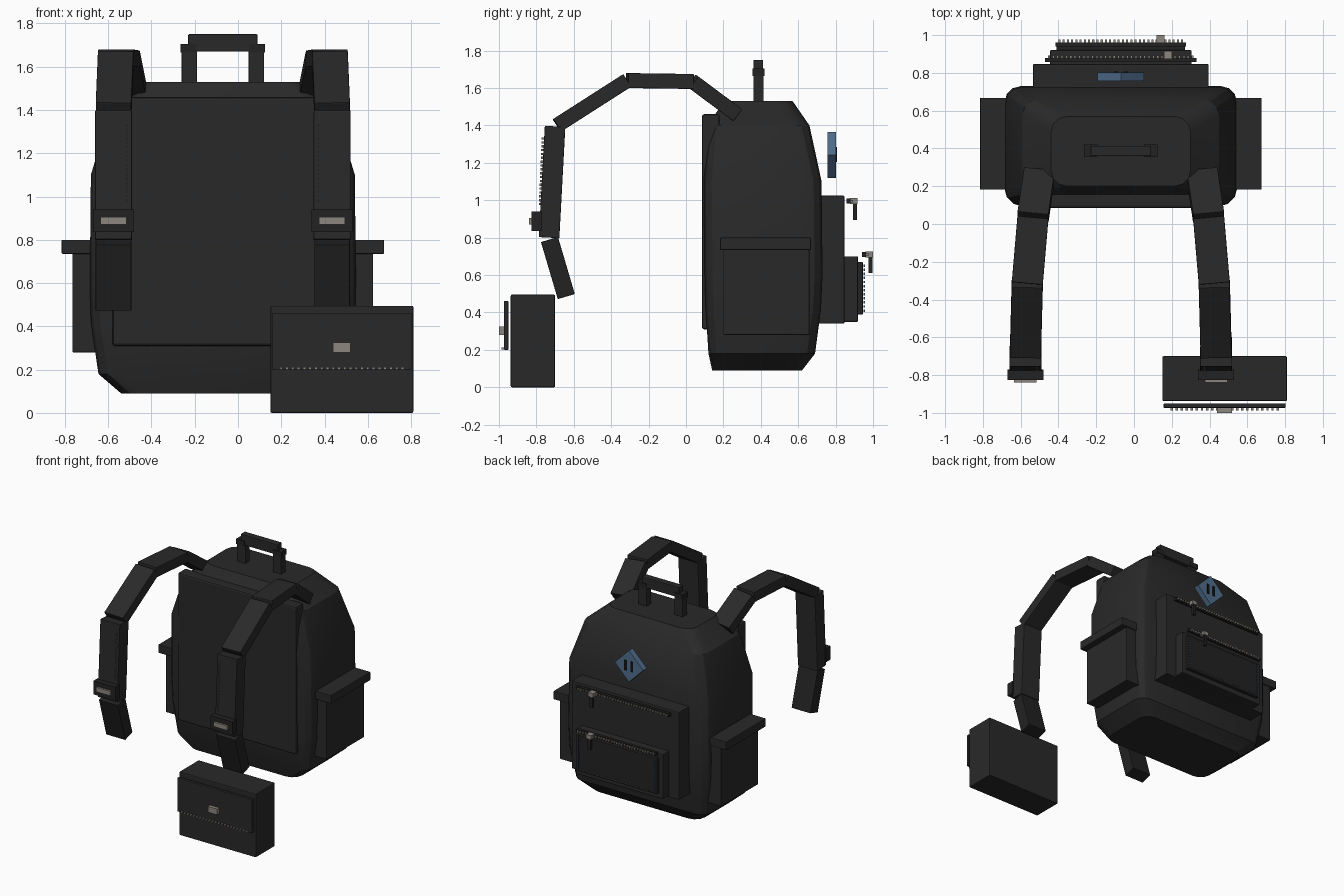
import bpy
import bmesh
import math
from mathutils import Matrix, Vector

default_cube = bpy.data.objects.get("Cube")
if default_cube:
    bpy.data.objects.remove(default_cube, do_unlink=True)

MID = -0.07  # symmetry line of the bag


def make_material(name, red, green, blue):
    material = bpy.data.materials.new(name)
    material.use_nodes = True
    colour = (red, green, blue, 1)
    material.diffuse_color = colour
    shader = material.node_tree.nodes["Principled BSDF"]
    shader.inputs["Base Color"].default_value = colour
    shader.inputs["Roughness"].default_value = 0.8
    return material


fabric = make_material("charcoal fabric", .022, .022, .022)
trim = make_material("dark trim", .016, .016, .016)
metal = make_material("warm grey metal", .27, .24, .21)
thread = make_material("grey thread", .16, .16, .16)
blue = make_material("dusty blue", .08, .155, .27)
black = make_material("black slot", .005, .005, .005)


def finish(name, bm, material, bevel=0.0):
    bmesh.ops.recalc_face_normals(bm, faces=bm.faces)
    mesh = bpy.data.meshes.new(name)
    bm.to_mesh(mesh)
    bm.free()
    mesh.materials.append(material)
    obj = bpy.data.objects.new(name, mesh)
    bpy.context.collection.objects.link(obj)
    if bevel:
        modifier = obj.modifiers.new("Soft edges", "BEVEL")
        modifier.width = bevel
        modifier.segments = 2
    return obj


def add_block(bm, centre, size, rotation=None):
    matrix = Matrix.Translation(centre)
    if rotation:
        matrix = matrix @ rotation.to_4x4()
    matrix = matrix @ Matrix.Diagonal((*size, 1))
    bmesh.ops.create_cube(bm, size=1, matrix=matrix)


def box(name, xs, ys, zs, material, bevel=0.0):
    """Box given by its limits on each axis."""
    spans = (xs, ys, zs)
    bm = bmesh.new()
    add_block(bm, [sum(s) / 2 for s in spans], [s[1] - s[0] for s in spans])
    return finish(name, bm, material, bevel)


def around(half, centre=MID):
    return (centre - half, centre + half)


def row(name, start, end, count, size, material):
    """Evenly spaced small blocks, for teeth and stitches."""
    bm = bmesh.new()
    start, end = Vector(start), Vector(end)
    for i in range(count):
        add_block(bm, start.lerp(end, i / (count - 1)), size)
    return finish(name, bm, material)


def beam(name, start, end, width, thickness, material):
    """Flat webbing piece running from start to end."""
    start, end = Vector(start), Vector(end)
    along = (end - start).normalized()
    normal = along.cross(Vector((1, 0, 0))).normalized()
    across = normal.cross(along)
    rotation = Matrix((across, normal, along)).transposed()
    bm = bmesh.new()
    add_block(bm, (start + end) / 2, (width, thickness, (end - start).length), rotation)
    return finish(name, bm, material, 0.004)


# Main bag: stacked rectangles with rounded corners
def bag_section(half, front, back, z, radius=0.085):
    corners = [(half, back, 0), (-half, back, 1), (-half, front, 2), (half, front, 3)]
    points = []
    for x, y, quarter in corners:
        cx = x - math.copysign(radius, x)
        cy = y - radius if y == back else y + radius
        for step in range(4):
            angle = (quarter + step / 3) * math.pi / 2
            points.append((MID + cx + radius * math.cos(angle),
                           cy + radius * math.sin(angle), z))
    return points


bm = bmesh.new()
levels = [(.47, .14, .62, .09), (.575, .12, .69, .18), (.61, .105, .722, .42),
          (.615, .1, .73, .6), (.61, .095, .725, 1.1),
          (.52, .12, .66, 1.4), (.37, .2, .57, 1.53)]
rings = [[bm.verts.new(p) for p in bag_section(*level)] for level in levels]
for lower, upper in zip(rings, rings[1:]):
    for i in range(len(lower)):
        j = (i + 1) % len(lower)
        bm.faces.new((lower[i], lower[j], upper[j], upper[i]))
bm.faces.new(rings[0][::-1])
bm.faces.new(rings[-1])
bag = finish("main_bag", bm, fabric)
bpy.context.view_layer.objects.active = bag
bag.select_set(True)
bpy.ops.object.shade_smooth_by_angle(angle=math.radians(25))
bag.select_set(False)

# Padded panel against the wearer
box("padded_panel", around(.51), (.085, .18), (.31, 1.46), fabric, .012)

# Top handle
for side, label in ((-1, "right"), (1, "left")):
    post = MID + side * .155
    box(label + "_handle_post", around(.036, post), (.36, .415), (1.45, 1.69), fabric, .004)
    box(label + "_handle_cap", around(.036, post + side * .004), (.355, .42), (1.665, 1.705), trim)
box("handle_grip", around(.16), (.36, .413), (1.67, 1.75), fabric, .004)

# Shoulder straps with buckles and stitching, and side pockets
strap_path = [(.43, .27, 1.46), (.465, .035, 1.635), (.495, -.315, 1.64),
              (.505, -.69, 1.40)]
for side, label in ((-1, "right"), (1, "left")):
    points = [(MID + side * x, y, z) for x, y, z in strap_path]
    for number, (start, end) in enumerate(zip(points, points[1:])):
        beam(f"{label}_strap_{number}", start, end, .165, .08, fabric)
    x = MID + side * .505
    beam(label + "_strap_front", (x, -.70, 1.395), (x, -.732, .80), .17, .11, fabric)
    beam(label + "_strap_tail", (x, -.73, .79), (x, -.64, .485), .165, .095, trim)
    box(label + "_buckle", around(.095, x), (-.825, -.77), (.835, .94), trim)
    box(label + "_buckle_plate", around(.06, x), (-.84, -.82), (.87, .905), metal)
    seam = MID + side * .443
    row(label + "_strap_stitches", (seam, -.78, .98), (seam, -.765, 1.33), 18,
        (.005, .014, .012), thread)
    pocket = sorted((MID + side * .4, MID + side * .695))
    flap = sorted((MID + side * .4, MID + side * .745))
    box(label + "_side_pocket", pocket, (.2, .66), (.28, .76), fabric, .004)
    box(label + "_side_flap", flap, (.182, .668), (.735, .80), fabric, .004)

# Stacked back pockets
box("large_back_pocket", around(.465), (.6, .847), (.34, 1.025), fabric, .006)
box("small_back_pocket", around(.375), (.8, .92), (.35, .70), fabric, .006)
box("pocket_face", around(.34), (.9, .945), (.39, .67), trim, .003)


# Zips: tape, teeth, slider and hanging pull
def zipper(name, half, y, z, teeth, pull_x):
    box(name + "_tape", around(half), (y, y + .022), (z - .013, z + .013), trim)
    row(name + "_teeth", (MID - half + .02, y + .029, z), (MID + half - .02, y + .029, z),
        teeth, (.011, .014, .014), metal)
    box(name + "_slider", around(.022, pull_x), (y + .02, y + .06), (z - .015, z + .016), metal)
    box(name + "_pull", around(.012, pull_x), (y + .037, y + .056), (z - .1, z - .01), trim)


zipper("upper_zip", .4, .857, .995, 34, .18)
zipper("lower_zip", .345, .94, .71, 30, .14)

# Stitching round the small pocket
for side, label in ((-1, "right"), (1, "left")):
    x = MID + side * .325
    row(label + "_pocket_stitches", (x, .953, .41), (x, .953, .65), 12, (.006, .008, .013), blue)
row("lower_pocket_stitches", around(.31)[:1] + (.953, .405), around(.31)[1:] + (.953, .405),
    30, (.012, .008, .006), thread)

# Diamond patch with two slots
bm = bmesh.new()
add_block(bm, (MID, .78, 1.243), (.174, .046, .174), Matrix.Rotation(math.pi / 4, 3, "Y"))
finish("diamond_patch", bm, blue)
for side, label in ((-1, "right"), (1, "left")):
    box(label + "_patch_slot", around(.011, MID + side * .026), (.8, .808), (1.205, 1.285), black)

# Separate pouch standing in front
POUCH = .48
box("pouch", around(.33, POUCH), (-.937, -.70), (0, .495), fabric, .006)
box("pouch_flap", around(.323, POUCH), (-.973, -.95), (.2, .462), fabric, .003)
row("pouch_flap_stitches", (POUCH - .28, -.979, .207), (POUCH + .28, -.979, .207), 22,
    (.013, .016, .012), metal)
box("pouch_clasp", around(.04, POUCH), (-1, -.97), (.28, .325), metal)
